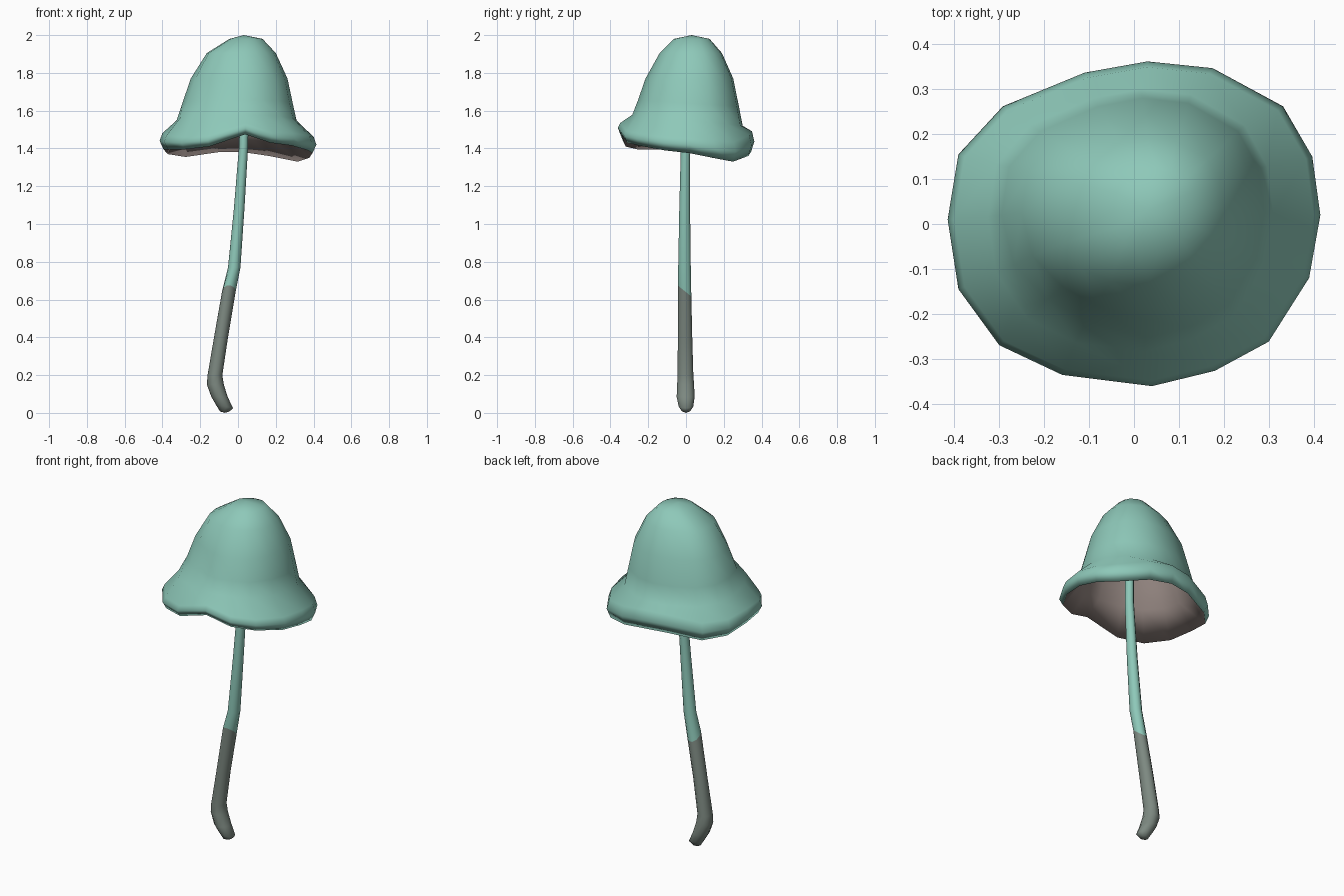
import bpy, bmesh, math

if "Cube" in bpy.data.objects:
    bpy.data.objects.remove(bpy.data.objects["Cube"])


def material(name, rgb):
    m = bpy.data.materials.new(name)
    m.diffuse_color = (*rgb, 1)
    m.use_nodes = True
    m.node_tree.nodes["Principled BSDF"].inputs["Base Color"].default_value = m.diffuse_color
    return m


TEAL = material("teal", (0.27, 0.58, 0.485))
TAN = material("tan_gills", (0.31, 0.25, 0.23))
GREY = material("grey_green", (0.205, 0.25, 0.22))


def loft(name, rings, mats, face_mat, start=None, end=None):
    """Skin a list of point rings; face_mat(row) gives the material slot."""
    bm = bmesh.new()
    rows = [[bm.verts.new(p) for p in ring] for ring in rings]
    n = len(rows[0])
    for r in range(len(rows) - 1):
        for i in range(n):
            j = (i + 1) % n
            f = bm.faces.new((rows[r][i], rows[r][j], rows[r + 1][j], rows[r + 1][i]))
            f.material_index = face_mat(r)
    for tip, row, r in ((start, rows[0], 0), (end, rows[-1], len(rows) - 1)):
        if tip:
            v = bm.verts.new(tip)
            for i in range(n):
                f = bm.faces.new((row[i], row[(i + 1) % n], v))
                f.material_index = face_mat(r)
    bmesh.ops.recalc_face_normals(bm, faces=bm.faces)
    for f in bm.faces:
        f.smooth = True
    me = bpy.data.meshes.new(name)
    bm.to_mesh(me)
    bm.free()
    for m in mats:
        me.materials.append(m)
    ob = bpy.data.objects.new(name, me)
    bpy.context.collection.objects.link(ob)
    return ob


# Cap: irregular rim outline seen from above, and wavy height of the lower edge
outline = [(.415, .02), (.397, .15), (.332, .262), (.175, .347), (.03, .362), (-.11, .337),
           (-.292, .262), (-.391, .155), (-.415, .01), (-.391, -.145), (-.30, -.27),
           (-.16, -.336), (.04, -.361), (.18, -.327), (.30, -.262), (.39, -.12)]
edge = [1.375, 1.35, 1.33, 1.36, 1.38, 1.38, 1.355, 1.37,
        1.395, 1.395, 1.395, 1.41, 1.475, 1.43, 1.415, 1.39]
DENT = {9: .96, 10: .9, 11: .92}     # hollow on the front left flank


def dome(x0, x1, y0, y1, z, tilt=0.0, dent=False, inset=0.0):
    """Ring shaped like the outline, fitted to the given x and y extents."""
    ring = []
    for i, (x, y) in enumerate(outline):
        k = DENT.get(i, 1) if dent else 1
        px = (x0 + x1) / 2 + k * x / .415 * ((x1 - x0) / 2 - inset)
        py = (y0 + y1) / 2 + k * y / .362 * ((y1 - y0) / 2 - inset)
        ring.append((px, py, z + tilt * py))
    return ring


def rim(scale, dz, slope=0.0):
    return [(x * scale, y * scale, z + dz + slope * y) for (x, y), z in zip(outline, edge)]


levels = [(-.045, .13, -.065, .125, 1.98),
          (-.165, .20, -.14, .19, 1.905),
          (-.25, .262, -.215, .25, 1.77, 0, True),
          (-.295, .29, -.255, .28, 1.64, -.06, True),
          (-.325, .31, -.285, .30, 1.55, -.10)]
outside = [dome(*lv) for lv in levels]
lip = [rim(.965, .085, .07), rim(1.0, .045, .03), rim(.95, 0)]
# Thin hollow shell: the inside follows the outside
inside = [[(x, y, z - .02) for x, y, z in dome(*lv, inset=.022)]
          for lv in reversed(levels)]
loft("cap", outside + lip + inside, [TEAL, TAN], lambda r: 0 if r < 7 else 1,
     start=(.03, .03, 2.0), end=(.035, .03, 1.975))

# Stem: bent tapered tube, (x, y, z, radius x, radius y)
path = [(-.07, 0, .008, .025, .022), (-.072, 0, .035, .046, .04),
        (-.098, -.002, .085, .043, .05), (-.12, -.002, .15, .045, .047),
        (-.122, -.003, .20, .039, .044), (-.09, -.005, .40, .037, .04),
        (-.048, -.007, .645, .036, .037), (-.02, -.008, .77, .033, .035),
        (.006, -.007, 1.08, .028, .03), (.03, -.003, 1.42, .024, .025),
        (.036, .01, 1.92, .021, .022)]
stem_rings = []
for k, (x, y, z, rx, ry) in enumerate(path):
    slope = .01 if k == 1 else 0.0  # the foot tips sideways
    tilt = .03 if k == 6 else 0.0   # colour edge sits higher at the front
    stem_rings.append([(x + rx * math.cos(a), y + ry * math.sin(a),
                        z - slope * math.cos(a) - tilt * math.sin(a))
                       for a in (math.tau * i / 10 for i in range(10))])
loft("stem", stem_rings, [GREY, TEAL], lambda r: 0 if r < 6 else 1,
     start=(-.07, 0, 0), end=(.036, .01, 1.93))
